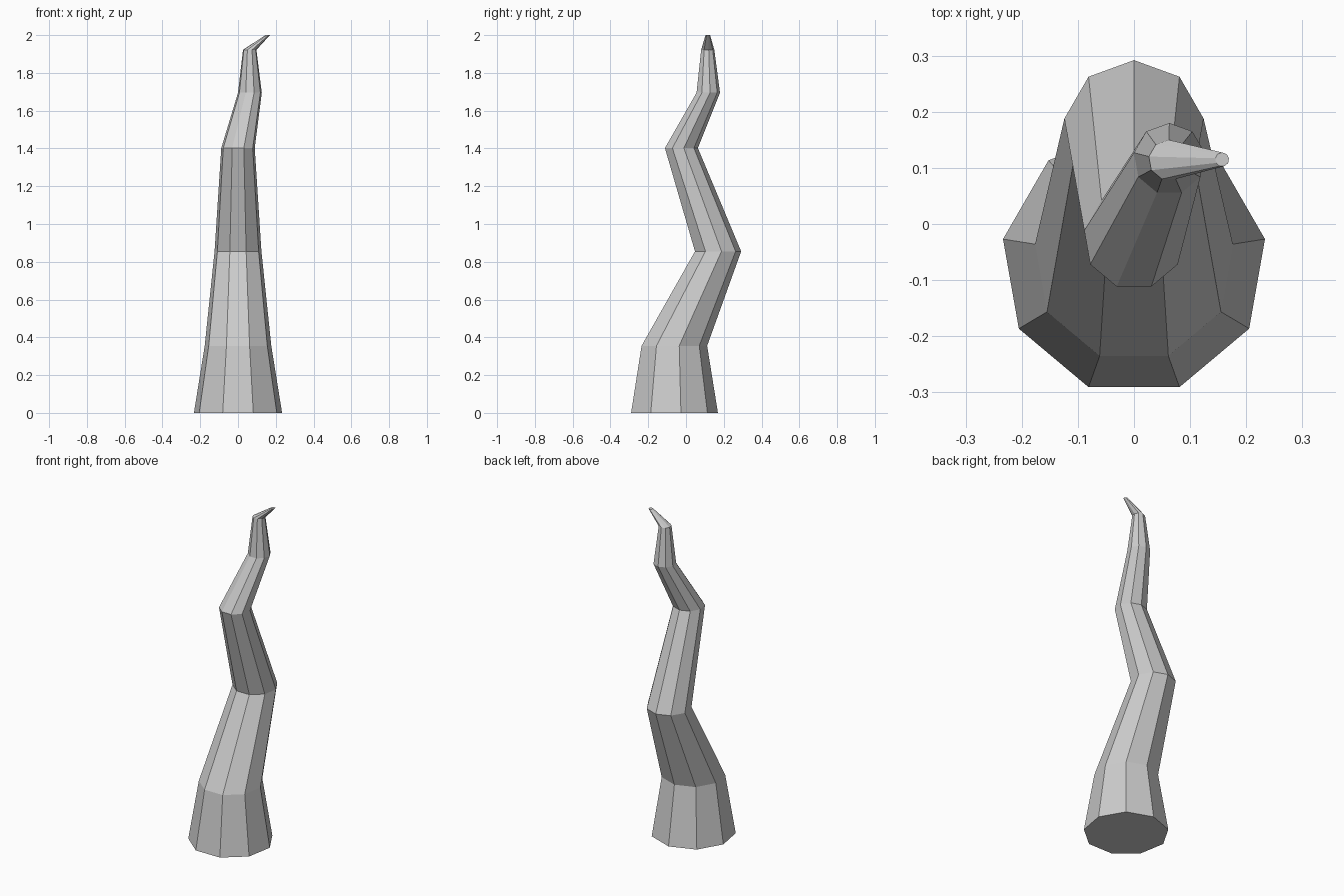
import bpy, bmesh
from math import sin, cos, radians

if "Cube" in bpy.data.objects:
    bpy.data.objects.remove(bpy.data.objects["Cube"])

SIDES = 9

# Horizontal cross-sections from foot to tip: centre x, centre y, height, radius
rings = [
    (0.000, -0.068, 0.000, 0.237),
    (0.000, -0.067, 0.355, 0.179),
    (0.000, 0.166, 0.855, 0.126),
    (0.000, -0.027, 1.402, 0.090),
    (0.063, 0.116, 1.695, 0.064),
    (0.062, 0.114, 1.922, 0.036),
    (0.157, 0.115, 2.000, 0.0125),
]

# Crooked tapering spike, one corner of each section pointing to the back
bm = bmesh.new()
loops = []
for cx, cy, z, r in rings:
    angles = [radians(90 + 360 * i / SIDES) for i in range(SIDES)]
    loops.append([bm.verts.new((cx + r * cos(a), cy + r * sin(a), z)) for a in angles])

# Side walls
for low, high in zip(loops, loops[1:]):
    for i in range(SIDES):
        j = (i + 1) % SIDES
        bm.faces.new((low[i], low[j], high[j], high[i]))

# End caps
bm.faces.new(loops[0][::-1])
bm.faces.new(loops[-1])

mesh = bpy.data.meshes.new("crooked_spike")
bm.to_mesh(mesh)
bm.free()
bpy.context.collection.objects.link(bpy.data.objects.new("crooked_spike", mesh))
